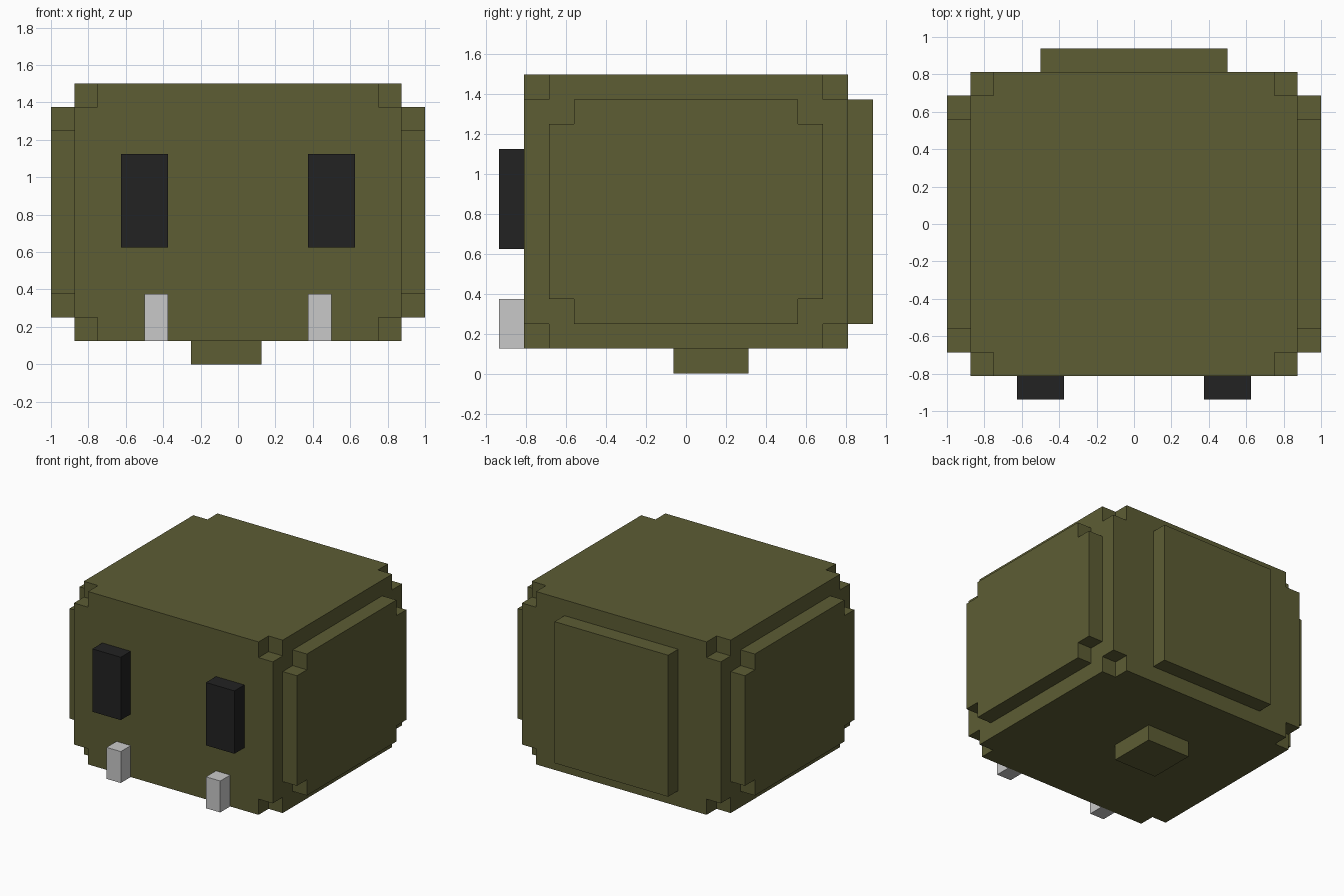
import bpy, bmesh
from mathutils import Matrix, Vector

if "Cube" in bpy.data.objects:
    bpy.data.objects.remove(bpy.data.objects["Cube"])

U = 0.125  # block size


def material(name, rgb):
    m = bpy.data.materials.new(name)
    m.diffuse_color = (*rgb, 1)
    m.use_nodes = True
    m.node_tree.nodes["Principled BSDF"].inputs["Base Color"].default_value = m.diffuse_color
    return m


olive = material("olive", (0.109, 0.109, 0.0343))
black = material("black", (0.0159, 0.0159, 0.0159))
white = material("pale grey", (0.584, 0.584, 0.584))


def finish(name, bm, mat):
    bmesh.ops.recalc_face_normals(bm, faces=bm.faces)
    me = bpy.data.meshes.new(name)
    bm.to_mesh(me)
    bm.free()
    me.materials.append(mat)
    ob = bpy.data.objects.new(name, me)
    bpy.context.collection.objects.link(ob)
    return ob


def add_box(bm, lo, hi):
    lo, hi = Vector(lo), Vector(hi)
    bmesh.ops.create_cube(bm, size=1, matrix=Matrix.Translation((lo + hi) / 2) @ Matrix.Diagonal((*(hi - lo), 1)))


def box(name, lo, hi, mat):
    bm = bmesh.new()
    add_box(bm, lo, hi)
    return finish(name, bm, mat)


# Body: block with one cube cut out of each of the eight corners
LO, HI = (-0.875, -0.8125, 0.125), (0.875, 0.8125, 1.5)
body = box("body", LO, HI, olive)
bm = bmesh.new()
for x in (LO[0], HI[0]):
    for y in (LO[1], HI[1]):
        for z in (LO[2], HI[2]):
            add_box(bm, (x - U, y - U, z - U), (x + U, y + U, z + U))
cutter = finish("corner_cutter", bm, olive)
cutter.hide_render = True
mod = body.modifiers.new("corners", 'BOOLEAN')
mod.operation = 'DIFFERENCE'
mod.solver = 'EXACT'
mod.object = cutter
bpy.context.view_layer.objects.active = body
bpy.ops.object.modifier_apply(modifier=mod.name)
bpy.data.objects.remove(cutter)


# Side panels: rectangle with notched corners, extruded outwards
def side_panel(name, side):
    y, z, zc = 0.6875, 0.5625, 0.8125
    pts = []
    for sy, sz in ((1, 1), (-1, 1), (-1, -1), (1, -1)):
        corner = [(y, z - U), (y - U, z - U), (y - U, z)]
        if sy * sz < 0:
            corner.reverse()
        pts += [(sy * a, zc + sz * b) for a, b in corner]
    bm = bmesh.new()
    face = bm.faces.new([bm.verts.new((side * 0.875, a, b)) for a, b in pts])
    ext = bmesh.ops.extrude_face_region(bm, geom=[face], use_keep_orig=True)
    verts = [v for v in ext["geom"] if isinstance(v, bmesh.types.BMVert)]
    bmesh.ops.translate(bm, verts=verts, vec=(side * U, 0, 0))
    finish(name, bm, olive)


side_panel("right_panel", 1)
side_panel("left_panel", -1)

# Back panel and the stub underneath
box("back_panel", (-0.5, 0.8125, 0.25), (0.5, 0.9375, 1.375), olive)
box("bottom_stub", (-0.25, -0.0625, 0), (0.125, 0.3125, 0.125), olive)

# Eyes and teeth, mirrored across x
for label, s in (("right", 1), ("left", -1)):
    for part, x0, x1, z0, z1, mat in (("eye", 0.375, 0.625, 0.625, 1.125, black),
                                      ("tooth", 0.375, 0.5, 0.125, 0.375, white)):
        a, b = sorted((s * x0, s * x1))
        box(f"{label}_{part}", (a, -0.9375, z0), (b, -0.8125, z1), mat)
